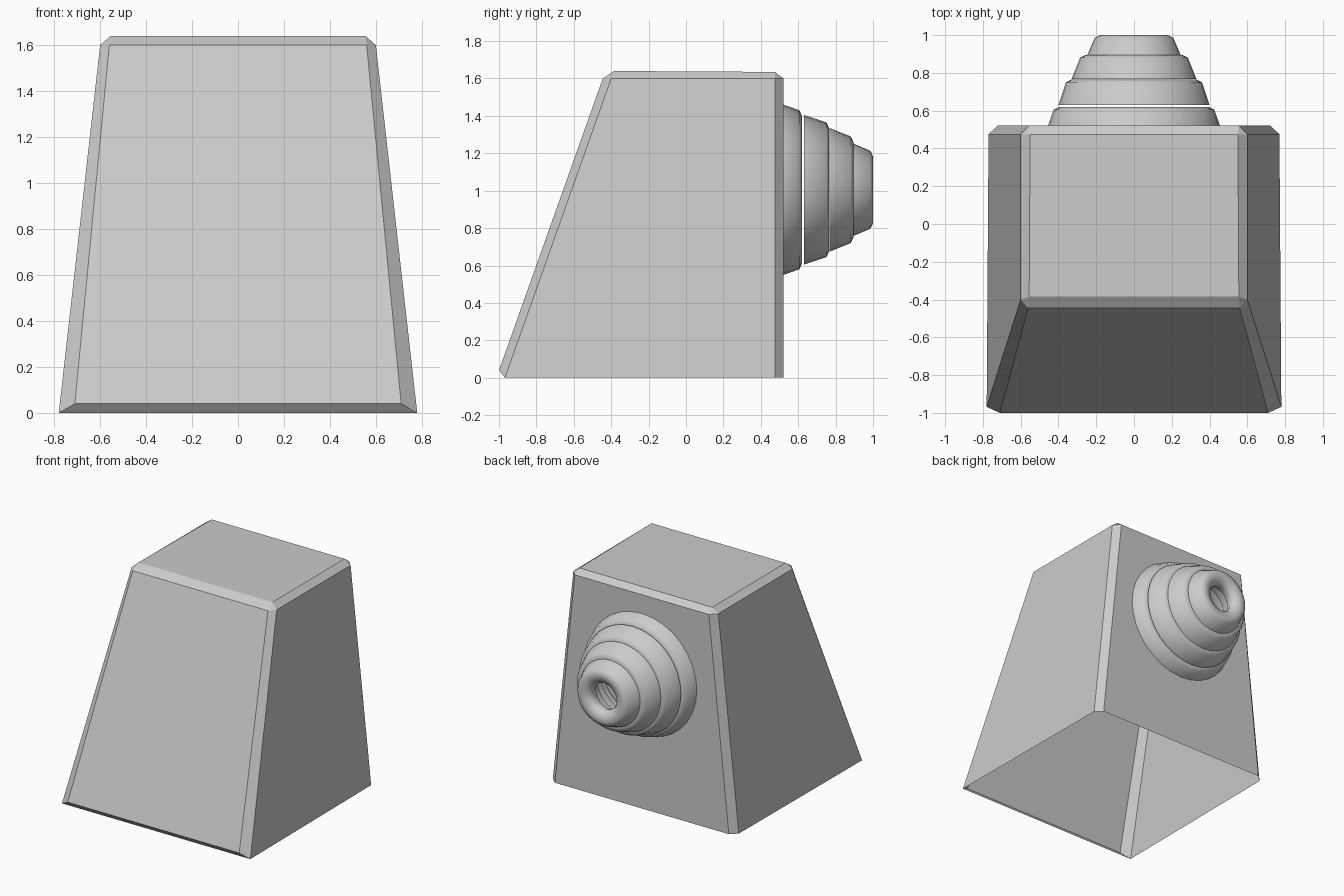
import bpy, bmesh, math

if "Cube" in bpy.data.objects:
    bpy.data.objects.remove(bpy.data.objects["Cube"])


def make_object(name, bm):
    bmesh.ops.recalc_face_normals(bm, faces=bm.faces)
    mesh = bpy.data.meshes.new(name)
    bm.to_mesh(mesh)
    bm.free()
    obj = bpy.data.objects.new(name, mesh)
    bpy.context.collection.objects.link(obj)
    return obj


# Housing: chamfered tapering shell, open underneath.
# Corner points on the right half; each is mirrored to the left.
points = {
    "top_f": (0.555, -0.385, 1.64), "top_b": (0.55, 0.475, 1.635),
    "front_t": (0.56, -0.445, 1.60), "front_b": (0.71, -1.0, 0.04),
    "side_ft": (0.60, -0.40, 1.60), "side_fb": (0.78, -0.968, 0.0),
    "side_bt": (0.60, 0.475, 1.60), "side_bb": (0.77, 0.475, 0.0),
    "back_t": (0.555, 0.522, 1.60), "back_b": (0.72, 0.522, 0.0),
}
bm = bmesh.new()
R = {k: bm.verts.new(p) for k, p in points.items()}
L = {k: bm.verts.new((-p[0], p[1], p[2])) for k, p in points.items()}

# Faces spanning both halves
for a, b in [("top_f", "top_b"), ("top_f", "front_t"), ("front_t", "front_b"),
             ("front_b", "side_fb"), ("top_b", "back_t"), ("back_t", "back_b")]:
    bm.faces.new((L[a], R[a], R[b], L[b]))

# Side panels, chamfers and corner triangles
side_faces = [
    ("side_ft", "side_fb", "side_bb", "side_bt"),
    ("top_f", "side_ft", "side_bt", "top_b"),
    ("front_t", "front_b", "side_fb", "side_ft"),
    ("back_t", "side_bt", "side_bb", "back_b"),
    ("top_f", "front_t", "side_ft"),
    ("top_b", "side_bt", "back_t"),
]
for side in (R, L):
    for face in side_faces:
        bm.faces.new([side[k] for k in face])
make_object("housing", bm)


# Stepped rear cone: four separate hollow rings turned around the y axis
SEGMENTS = 32
CENTRE_Z = 1.005


def ring(name, profile):
    bm = bmesh.new()
    loops = []
    for r, y in profile:
        loops.append([bm.verts.new((r * math.cos(a), y, CENTRE_Z + r * math.sin(a)))
                      for a in (2 * math.pi * i / SEGMENTS for i in range(SEGMENTS))])
    for j, lower in enumerate(loops):
        upper = loops[(j + 1) % len(loops)]
        for i in range(SEGMENTS):
            k = (i + 1) % SEGMENTS
            bm.faces.new((lower[i], lower[k], upper[k], upper[i]))
    obj = make_object(name, bm)
    bpy.ops.object.select_all(action="DESELECT")
    obj.select_set(True)
    bpy.context.view_layer.objects.active = obj
    bpy.ops.object.shade_smooth_by_angle(angle=math.radians(50))


# Base radius, end radius, start y, end y
steps = [(0.455, 0.425, 0.522, 0.62), (0.40, 0.36, 0.63, 0.765),
         (0.33, 0.285, 0.768, 0.895), (0.247, 0.208, 0.895, 1.0)]
for n, (r0, r1, y0, y1) in enumerate(steps, 1):
    inner = r1 - 0.11
    ring(f"cone_ring_{n}", [
        (r0, y0), (r1, y1 - 0.014), (r1 - 0.03, y1), (r1 - 0.06, y1 - 0.003),
        (inner + 0.015, y1 - 0.02), (inner, y1 - 0.05), (inner + 0.02, y0)])
